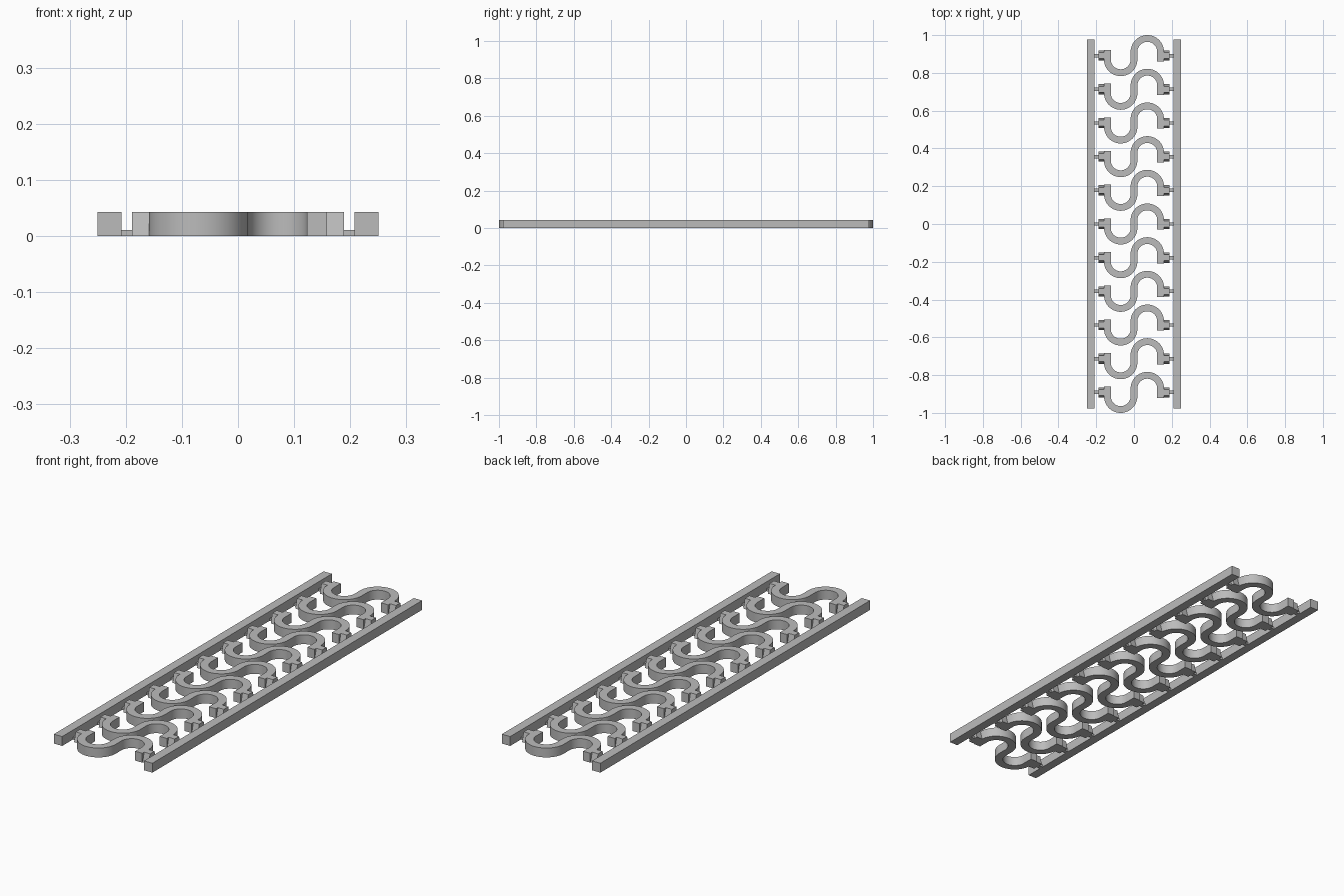
import bpy, bmesh
from math import pi, cos, sin, radians

cube = bpy.data.objects.get("Cube")
if cube:
    bpy.data.objects.remove(cube)

HEIGHT = 0.043
COUNT, PITCH = 11, 0.1783
R, HALF, SHIFT, END = 0.0705, 0.018, 0.02, 0.03
STEPS = 24

grey = bpy.data.materials.new("plain grey")
grey.use_nodes = True
grey.diffuse_color = (0.5, 0.5, 0.5, 1)
grey.node_tree.nodes["Principled BSDF"].inputs["Base Color"].default_value = (0.5, 0.5, 0.5, 1)


def make_object(name, bm):
    bmesh.ops.recalc_face_normals(bm, faces=bm.faces)
    mesh = bpy.data.meshes.new(name)
    bm.to_mesh(mesh)
    bm.free()
    mesh.materials.append(grey)
    obj = bpy.data.objects.new(name, mesh)
    bpy.context.collection.objects.link(obj)
    return obj


def skin(bm, rings):
    """Join four-cornered rings into a closed bar."""
    loops = [[bm.verts.new(p) for p in ring] for ring in rings]
    for a, b in zip(loops, loops[1:]):
        for i in range(4):
            j = (i + 1) % 4
            bm.faces.new((a[i], a[j], b[j], b[i]))
    bm.faces.new(loops[0])
    bm.faces.new(loops[-1][::-1])


def prism(bm, x0, x1, y, bottom, top, height):
    """Bar along x whose half width may narrow from bottom to top."""
    skin(bm, [[(x, y - bottom, 0), (x, y + bottom, 0),
               (x, y + top, height), (x, y - top, height)] for x in (x0, x1)])


# S-shaped centre line: position and sideways direction
path = [(-2 * R, END, 1, 0)]
for i in range(STEPS + 1):
    a = pi + pi * i / STEPS
    path.append((-R + R * cos(a), -SHIFT + R * sin(a), -cos(a), -sin(a)))
for i in range(STEPS + 1):
    a = pi - pi * i / STEPS
    path.append((R + R * cos(a), SHIFT + R * sin(a), cos(a), sin(a)))
path.append((2 * R, -END, 1, 0))

# Side rails
for side, label in ((-1, "right"), (1, "left")):
    bm = bmesh.new()
    prism(bm, side * 0.208, side * 0.25, 0, 0.978, 0.978, HEIGHT)
    make_object(label + "_rail", bm)

for n in range(COUNT):
    y = (n - (COUNT - 1) / 2) * PITCH

    # Curved link
    bm = bmesh.new()
    skin(bm, [[(px + s * HALF * nx, y + py + s * HALF * ny, z)
               for s, z in ((-1, 0), (1, 0), (1, HEIGHT), (-1, HEIGHT))]
              for px, py, nx, ny in path])
    link = make_object(f"curved_link_{n + 1}", bm)
    bpy.ops.object.select_all(action="DESELECT")
    link.select_set(True)
    bpy.context.view_layer.objects.active = link
    bpy.ops.object.shade_smooth_by_angle(angle=radians(30))

    # Tapered end blocks and thin tabs reaching the rails
    for side, label in ((-1, "right"), (1, "left")):
        bm = bmesh.new()
        prism(bm, side * 0.155, side * 0.189, y, 0.027, 0.016, HEIGHT)
        make_object(f"{label}_end_block_{n + 1}", bm)
        bm = bmesh.new()
        prism(bm, side * 0.187, side * 0.21, y, 0.009, 0.009, 0.011)
        make_object(f"{label}_tab_{n + 1}", bm)
